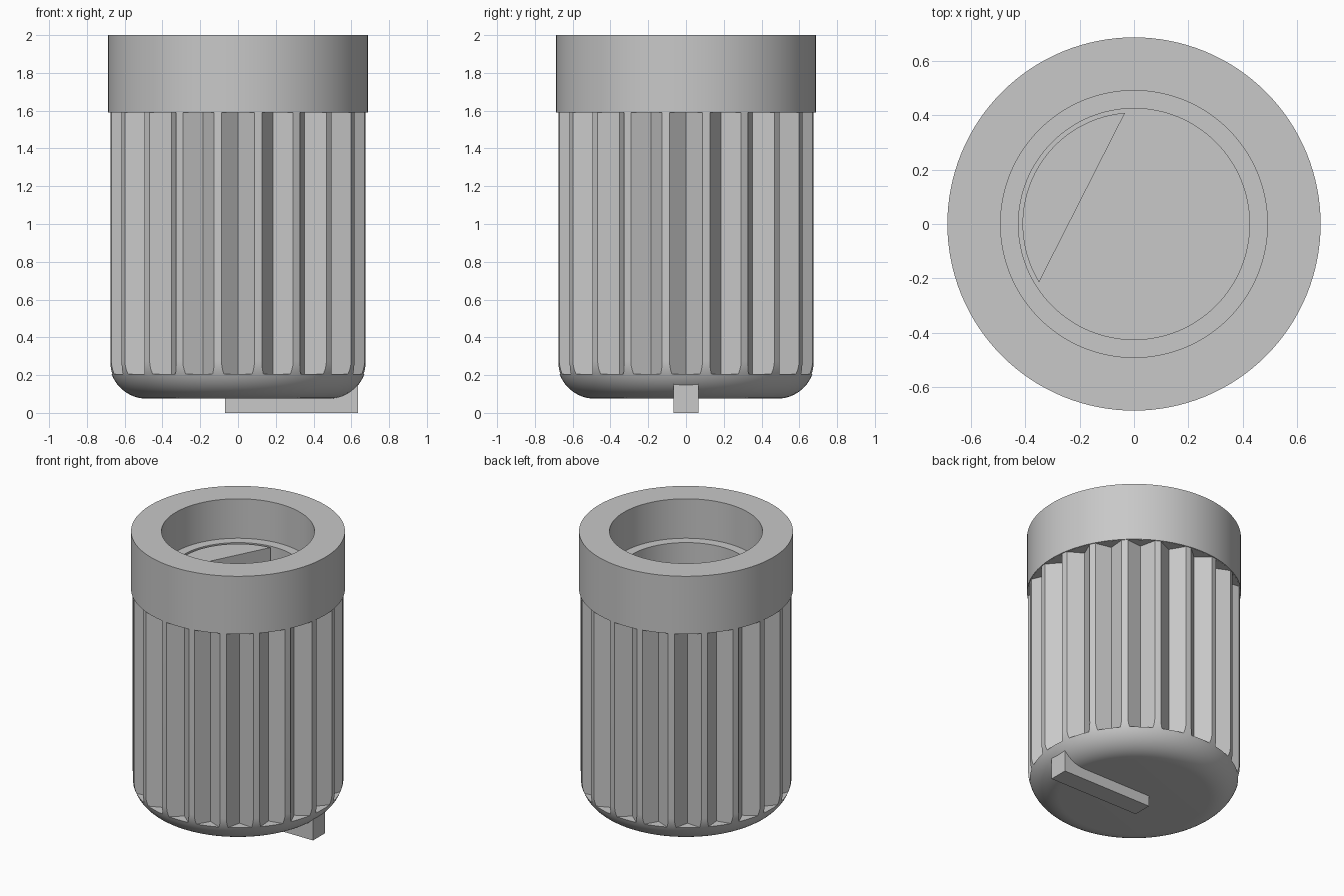
import bpy, bmesh
from math import pi, sin, cos, radians, sqrt, atan2
from mathutils import Matrix, Vector

cube = bpy.data.objects.get("Cube")
if cube:
    bpy.data.objects.remove(cube)

grey = bpy.data.materials.new("light_grey")
grey.use_nodes = True
grey.diffuse_color = (0.58, 0.58, 0.58, 1)
grey.node_tree.nodes["Principled BSDF"].inputs["Base Color"].default_value = grey.diffuse_color


def finish(bm, name):
    """Turn a bmesh into a named, coloured object."""
    bmesh.ops.recalc_face_normals(bm, faces=bm.faces)
    mesh = bpy.data.meshes.new(name)
    bm.to_mesh(mesh)
    bm.free()
    mesh.materials.append(grey)
    obj = bpy.data.objects.new(name, mesh)
    bpy.context.collection.objects.link(obj)
    return obj


def prism(bm, outline, z0, z1, turn=0):
    """Extrude an xy outline from z0 to z1, turned about the z axis."""
    rot = Matrix.Rotation(turn, 3, 'Z')
    base = bm.faces.new([bm.verts.new(rot @ Vector((x, y, z0))) for x, y in outline])
    top = bmesh.ops.extrude_face_region(bm, geom=[base])["geom"]
    moved = [v for v in top if isinstance(v, bmesh.types.BMVert)]
    bmesh.ops.translate(bm, verts=moved, vec=(0, 0, z1 - z0))


def lathe(profile, name, steps):
    """Spin an (r, z) profile that starts and ends on the axis."""
    bm = bmesh.new()
    verts = [bm.verts.new((r, 0, z)) for r, z in profile]
    edges = [bm.edges.new(pair) for pair in zip(verts, verts[1:])]
    bmesh.ops.spin(bm, geom=verts + edges, cent=(0, 0, 0), axis=(0, 0, 1),
                   angle=2 * pi, steps=steps)
    bmesh.ops.remove_doubles(bm, verts=bm.verts, dist=0.0001)
    return finish(bm, name)


# Knob body: rounded end, collar and stepped bore in one profile
BODY_R, COLLAR_R, BASE_Z, COLLAR_Z, FILLET = 0.682, 0.688, 0.075, 1.59, 0.2
BORE_FLOOR, STEP_Z = 0.9, 1.72
arc = [(BODY_R - FILLET + FILLET * sin(a), BASE_Z + FILLET - FILLET * cos(a))
       for a in (i * pi / 28 for i in range(15))]
profile = [(0, BASE_Z)] + arc + [
    (BODY_R, COLLAR_Z), (COLLAR_R, COLLAR_Z), (COLLAR_R, 2), (0.492, 2),
    (0.492, STEP_Z), (0.426, STEP_Z), (0.426, BORE_FLOOR), (0, BORE_FLOOR)]
body = lathe(profile, "knob_body", 128)

# V-shaped grip grooves
bm = bmesh.new()
groove = [(0.6, 0), (0.676, 0.087), (0.73, 0.09), (0.73, -0.09), (0.676, -0.087)]
for i in range(20):
    prism(bm, groove, 0.207, COLLAR_Z - 0.001, radians(18 * i))
cutter = finish(bm, "groove_cutter")
cutter.hide_render = True

cut = body.modifiers.new("grooves", 'BOOLEAN')
cut.operation, cut.solver, cut.object = 'DIFFERENCE', 'EXACT', cutter
bpy.context.view_layer.objects.active = body
bpy.ops.object.select_all(action='DESELECT')
body.select_set(True)
bpy.ops.object.modifier_apply(modifier=cut.name)
bpy.data.objects.remove(cutter)
bpy.ops.object.shade_smooth_by_angle(angle=radians(30))

# Flat-sided shaft key: circle segment standing in the bore
bm = bmesh.new()
KEY_R, CHORD_Y = 0.411, -0.215
start = atan2(CHORD_Y, -sqrt(KEY_R ** 2 - CHORD_Y ** 2))
sweep = -pi - 2 * start
segment = [(KEY_R * cos(start + sweep * -i / 32), KEY_R * sin(start + sweep * -i / 32))
           for i in range(33)]
prism(bm, segment, BORE_FLOOR - 0.02, STEP_Z - 0.002)
key = finish(bm, "shaft_key")
bpy.ops.object.select_all(action='DESELECT')
key.select_set(True)
bpy.context.view_layer.objects.active = key
bpy.ops.object.shade_smooth_by_angle(angle=radians(30))

# Pointer bar across the rounded end
bm = bmesh.new()
prism(bm, [(-0.07, -0.067), (0.636, -0.067), (0.636, 0.067), (-0.07, 0.067)], 0, 0.2)
finish(bm, "pointer_bar")
